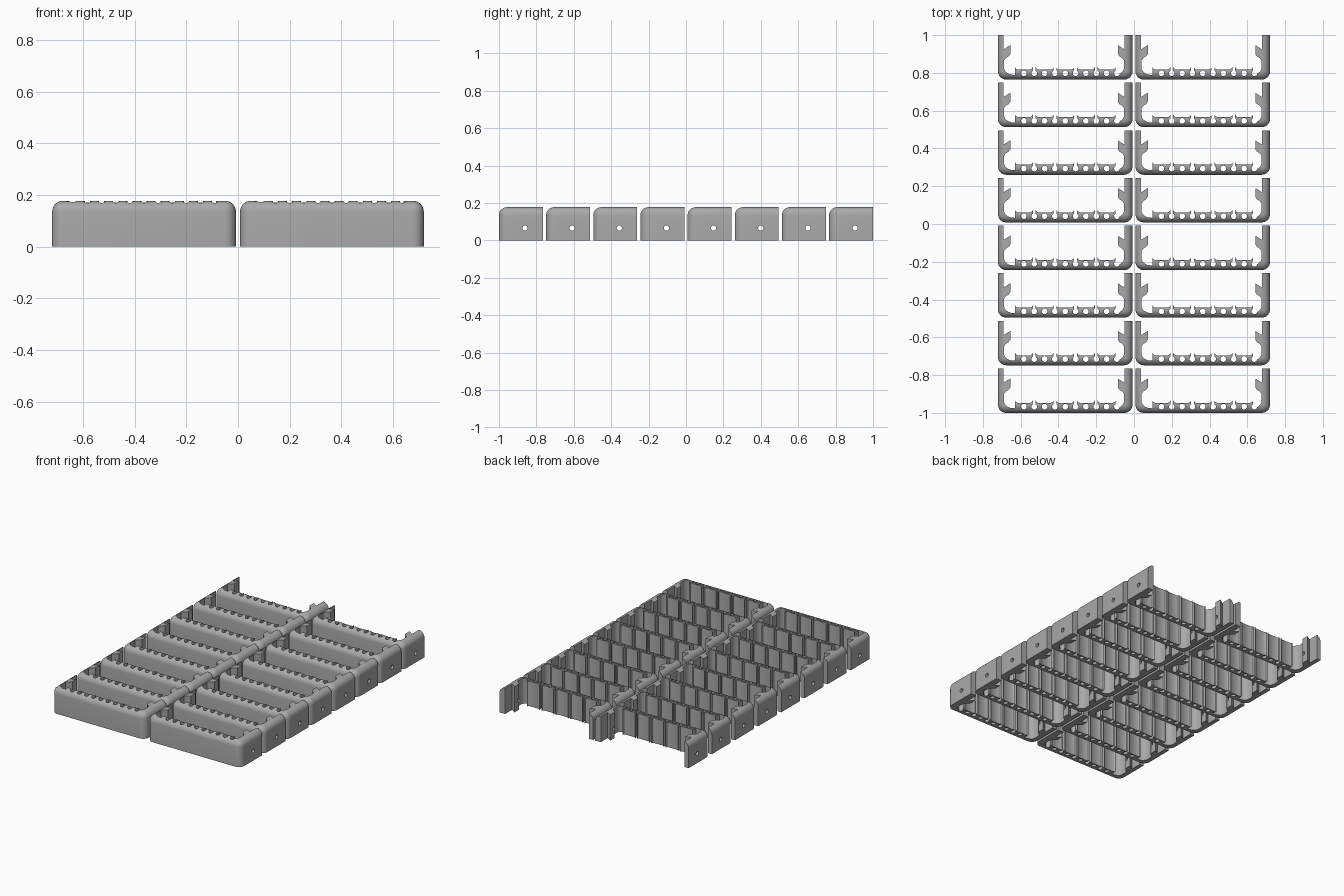
import bpy, bmesh, math
from mathutils import Matrix

if "Cube" in bpy.data.objects:
    bpy.data.objects.remove(bpy.data.objects["Cube"])

HALF, DEPTH, HEIGHT, PITCH = 0.356, 0.235, 0.178, 0.0547
BLOCKS = [(2 * i - 4) * PITCH for i in range(5)]

grey = bpy.data.materials.new("plain grey")
grey.use_nodes = True
grey.diffuse_color = (0.4, 0.4, 0.4, 1)
grey.node_tree.nodes["Principled BSDF"].inputs["Base Color"].default_value = (0.4, 0.4, 0.4, 1)


def make(name, bm):
    bmesh.ops.recalc_face_normals(bm, faces=bm.faces)
    mesh = bpy.data.meshes.new(name)
    bm.to_mesh(mesh)
    bm.free()
    mesh.materials.append(grey)
    obj = bpy.data.objects.new(name, mesh)
    bpy.context.collection.objects.link(obj)
    return obj


def box(bm, x0, x1, y0, y1, z0, z1):
    m = Matrix.Translation(((x0 + x1) / 2, (y0 + y1) / 2, (z0 + z1) / 2))
    m = m @ Matrix.Diagonal((x1 - x0, y1 - y0, z1 - z0, 1))
    bmesh.ops.create_cube(bm, size=1, matrix=m)


def cylinder(bm, radius, length, matrix):
    bmesh.ops.create_cone(bm, cap_ends=True, segments=20, radius1=radius,
                          radius2=radius, depth=length, matrix=matrix)


# Outer body with rounded front corners and top rim
bm = bmesh.new()
box(bm, -HALF, HALF, 0, DEPTH, 0, HEIGHT)
rim = []
for e in bm.edges:
    mid = (e.verts[0].co + e.verts[1].co) / 2
    if mid.z > 0.01 and mid.y < DEPTH - 0.01:
        rim.append(e)
bmesh.ops.bevel(bm, geom=rim, offset=0.043, segments=7, profile=0.5, affect='EDGES')
body = make("bracket_body", bm)


# Inner cavity outline: clip hooks on both arms, ribbed blocks along the wall
def arm(inner, side):
    pts = [(0, 0.3), (0, 0.16), (0.035, 0.182), (0.035, 0.135), (0.026, 0.122),
           (0.012, 0.114), (0.003, 0.102), (0.001, 0.06), (0.008, 0.044),
           (0.02, 0.033), (0.036, 0.026)]
    return [(side * (inner - x), y) for x, y in pts]


half_block = [(0.047, 0.024), (0.047, 0.066), (0.043, 0.058), (0.034, 0.053)]
outline = arm(0.326, -1)
for c in BLOCKS:
    outline += [(c - x, y) for x, y in half_block]
    outline += [(c + x, y) for x, y in reversed(half_block)]
outline += reversed(arm(0.313, 1))

bm = bmesh.new()
face = bm.faces.new([bm.verts.new((x, y, -0.1)) for x, y in outline])
ext = bmesh.ops.extrude_face_region(bm, geom=[face])
top = [g for g in ext["geom"] if isinstance(g, bmesh.types.BMVert)]
bmesh.ops.translate(bm, verts=top, vec=(0, 0, 0.4))
cavity = make("cavity_cutter", bm)

# Lowered top of the ribbed blocks
bm = bmesh.new()
box(bm, -0.275, 0.275, 0.044, 0.1, 0.171, 0.3)
step = make("step_cutter", bm)

# Upright holes along the wall and the cross hole through the arms
bm = bmesh.new()
for i in range(10):
    cylinder(bm, 0.015, 0.6, Matrix.Translation(((i - 4) * PITCH, 0.033, 0.1)))
cylinder(bm, 0.014, 1.0, Matrix.Translation((0, 0.139, 0.066)) @ Matrix.Rotation(math.pi / 2, 4, 'Y'))
holes = make("hole_cutter", bm)

cutters = [cavity, step, holes]
for cutter in cutters:
    cutter.hide_render = True
    mod = body.modifiers.new(cutter.name, 'BOOLEAN')
    mod.operation = 'DIFFERENCE'
    mod.solver = 'EXACT'
    mod.object = cutter

bpy.context.view_layer.update()
graph = bpy.context.evaluated_depsgraph_get()
shape = bpy.data.meshes.new_from_object(body.evaluated_get(graph))
shape.name = "bracket"
for p in shape.polygons:
    p.use_smooth = True
    p.material_index = 0
shape.set_sharp_from_angle(angle=math.radians(30))
for obj in cutters + [body]:
    bpy.data.objects.remove(obj)

# Two columns of eight brackets
for col, x in (("right", -0.364), ("left", 0.364)):
    for row in range(8):
        obj = bpy.data.objects.new(f"{col}_bracket_{row + 1}", shape)
        obj.location = (x, -1 + row * (2 - DEPTH) / 7, 0)
        bpy.context.collection.objects.link(obj)
